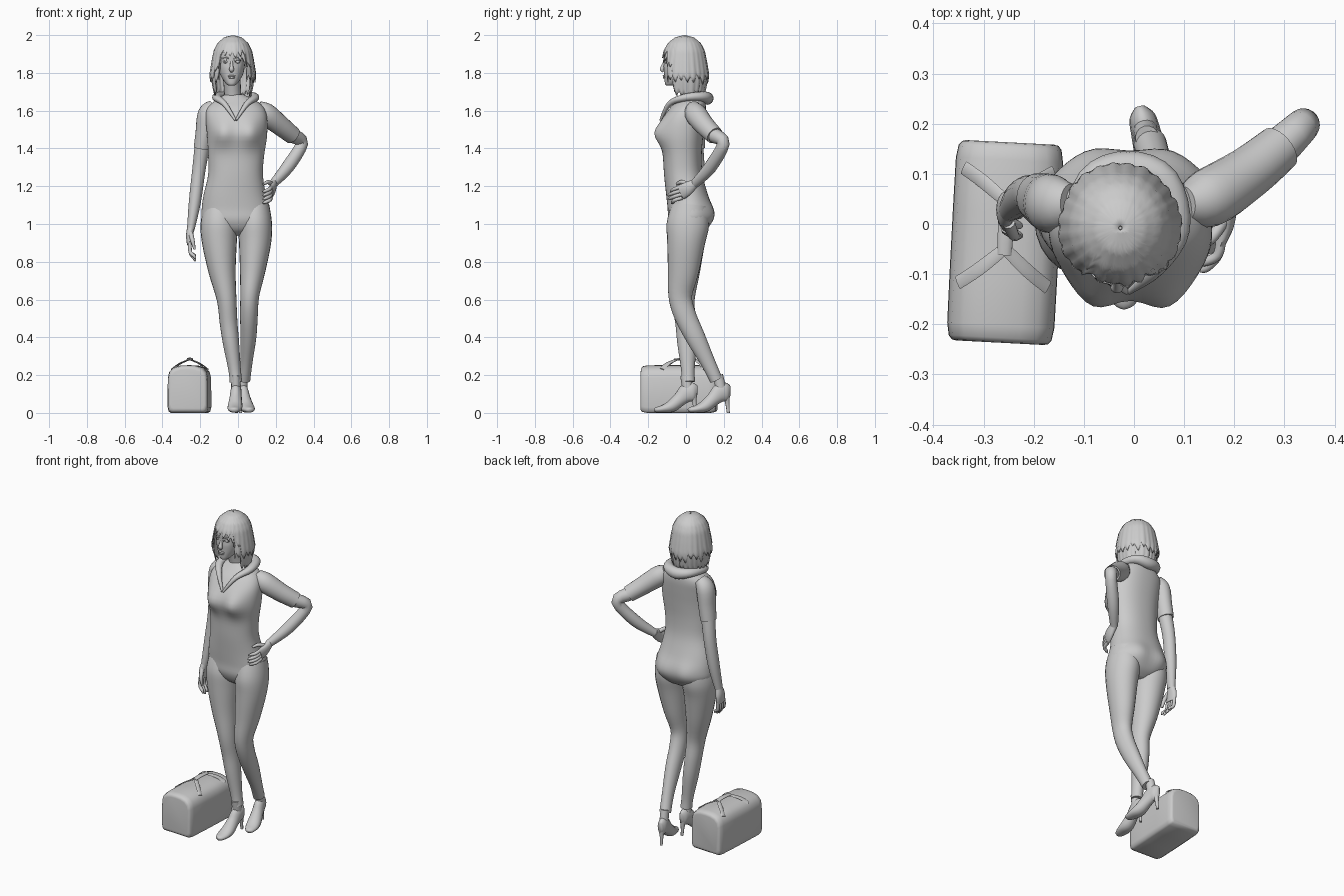
import bpy, bmesh, math, random
from mathutils import Vector
random.seed(4)
X, Z = Vector((1, 0, 0)), Vector((0, 0, 1))

def spline(pts, n):
    out = []
    for i in range(len(pts) - 1):
        q = [pts[min(max(i + k, 0), len(pts) - 1)] for k in (-1, 0, 1, 2)]
        for k in range(n):
            t = k / n
            out.append([0.5 * (2*b + (c-a)*t + (2*a-5*b+4*c-d)*t*t + (3*b-a-3*c+d)*t**3)
                        for a, b, c, d in zip(*q)])
    return out + [list(pts[-1])]

def skin(name, rings, caps=True, wrap=True):
    bm = bmesh.new()
    vs = [[bm.verts.new(p) for p in r] for r in rings]
    n = len(rings[0])
    for r, s in zip(vs, vs[1:]):
        for i in range(n if wrap else n - 1):
            j = (i + 1) % n
            bm.faces.new((r[i], r[j], s[j], s[i]))
    if caps:
        bm.faces.new(vs[0])
        bm.faces.new(vs[-1])
    bmesh.ops.recalc_face_normals(bm, faces=bm.faces)
    me = bpy.data.meshes.new(name)
    bm.to_mesh(me)
    bm.free()
    ob = bpy.data.objects.new(name, me)
    bpy.context.collection.objects.link(ob)
    bpy.context.view_layer.objects.active = ob
    ob.select_set(True)
    bpy.ops.object.shade_smooth_by_angle(angle=math.radians(50))
    ob.select_set(False)
    return ob

def tube(name, pts, side=X, n=16, steps=4):
    # path points are (x, y, z, half-size along side, half-size across)
    p = spline(pts, steps)
    c = [Vector(q[:3]) for q in p]
    rings = []
    for i, q in enumerate(p):
        t = (c[min(i + 1, len(c) - 1)] - c[max(i - 1, 0)]).normalized()
        u = (side - t * side.dot(t)).normalized()
        v = t.cross(u)
        rings.append([c[i] + u * q[3] * math.cos(2*math.pi*k/n) + v * q[4] * math.sin(2*math.pi*k/n)
                      for k in range(n)])
    return skin(name, rings)

def stack(name, levels, bumps=(), n=40, steps=4):
    # horizontal oval levels: (z, x0, x1, y0, y1); bumps: (x, y, z, radius, push in y)
    rings = []
    for z, x0, x1, y0, y1 in spline(levels, steps):
        ring = []
        for k in range(n):
            cs, sn = math.cos(2*math.pi*k/n), math.sin(2*math.pi*k/n)
            p = Vector(((x0+x1)/2 + (x1-x0)/2 * math.copysign(abs(cs)**.88, cs),
                        (y0+y1)/2 + (y1-y0)/2 * math.copysign(abs(sn)**.88, sn), z))
            dy = sum(b[4] * math.exp(-((p - Vector(b[:3])).length / b[3])**2) for b in bumps)
            ring.append(p + Vector((0, dy, 0)))
        rings.append(ring)
    return skin(name, rings)

def ball(name, loc, sc):
    stack(name, [(loc[2] + sc[2]*math.sin(a), loc[0] - sc[0]*math.cos(a), loc[0] + sc[0]*math.cos(a),
                  loc[1] - sc[1]*math.cos(a), loc[1] + sc[1]*math.cos(a))
                 for a in (-1.5, -1, -.5, 0, .5, 1, 1.5)], n=14, steps=1)

# torso
stack("torso", [(.94, -.06, .05, -.03, .06), (.97, -.13, .12, -.07, .105), (1.02, -.188, .172, -.094, .13),
                (1.08, -.192, .168, -.097, .132), (1.155, -.182, .148, -.105, .115),
                (1.26, -.158, .132, -.116, .088), (1.36, -.158, .138, -.122, .083),
                (1.46, -.163, .153, -.13, .09), (1.55, -.17, .155, -.122, .1),
                (1.61, -.165, .14, -.088, .105), (1.65, -.125, .1, -.05, .1), (1.685, -.07, .03, -.015, .075)],
      [(-.083, -.13, 1.48, .065, -.045), (.068, -.13, 1.48, .065, -.045),
       (-.085, .13, 1.05, .07, .022), (.07, .13, 1.05, .07, .022)], n=56)

# trouser legs: front leg straight, other leg bent back
tube("right_leg", [(-.1, .02, 1.1, .08, .095), (-.1, .01, 1, .098, .112), (-.098, 0, .9, .092, .1),
                   (-.084, -.008, .75, .072, .082), (-.06, -.016, .6, .052, .062), (-.05, -.002, .48, .047, .055),
                   (-.037, .005, .37, .043, .051), (-.018, .01, .23, .033, .036), (-.011, .012, .165, .033, .036)], n=24)
tube("left_leg", [(.085, .02, 1.1, .08, .095), (.09, .01, 1, .09, .112), (.09, 0, .9, .085, .1),
                  (.077, -.014, .75, .067, .082), (.062, -.03, .62, .05, .063), (.058, -.006, .52, .047, .058),
                  (.055, .05, .4, .042, .052), (.044, .115, .27, .033, .039), (.032, .16, .175, .033, .034)], n=24)

# high-heeled shoes
for label, ax, ay, dx in (("right", -.01, .015, -.06), ("left", .022, .19, .24)):
    f = Vector((dx, -1, 0)).normalized()
    s = Vector((f.y, -f.x, 0))
    def at(d, z, a, b):
        return (ax + f.x*d, ay + f.y*d, z, a, b)
    tube(label + "_shoe", [at(.183, .013, .008, .008), at(.172, .016, .024, .014), at(.135, .022, .037, .021),
                           at(.09, .037, .039, .033), at(.045, .075, .033, .038), at(.01, .105, .03, .05),
                           at(-.025, .112, .026, .048), at(-.045, .112, .01, .03)], s)
    tube(label + "_heel", [at(-.024, .1, .022, .02), at(-.03, .05, .011, .011), at(-.035, 0, .008, .008)], s, 10)
    tube(label + "_ankle", [at(.02, .2, .024, .026), at(.004, .12, .026, .03)], s)

# arms and sleeves
right_arm = [(-.125, .04, 1.625, .035, .04), (-.162, .04, 1.585, .05, .058), (-.178, .045, 1.48, .047, .056),
             (-.191, .052, 1.4, .044, .05), (-.208, .06, 1.28, .035, .038), (-.228, .05, 1.12, .032, .036),
             (-.25, .03, .97, .02, .026)]
left_arm = [(.1, .04, 1.622, .035, .035), (.145, .05, 1.585, .058, .058), (.225, .1, 1.52, .053, .053),
            (.29, .152, 1.468, .047, .047), (.338, .198, 1.425, .033, .033), (.262, .128, 1.3, .034, .034),
            (.185, .045, 1.212, .022, .024)]
for label, arm in (("right", right_arm), ("left", left_arm)):
    tube(label + "_sleeve", arm[:4], n=24)
    tube(label + "_forearm", [arm[3][:3] + (.04, .04)] + arm[4:], n=20)

# hands
tube("right_palm", [(-.249, .032, .985, .019, .024), (-.256, .028, .94, .019, .037), (-.256, .022, .89, .014, .038)])
tube("right_thumb", [(-.25, .002, .95, .013, .013), (-.24, -.022, .91, .011, .011), (-.23, -.025, .865, .006, .006)], n=10)
tube("left_palm", [(.187, .048, 1.217, .021, .023), (.183, .005, 1.185, .018, .036), (.172, -.028, 1.168, .014, .04)])
tube("left_thumb", [(.18, .01, 1.21, .013, .013), (.158, -.025, 1.222, .011, .011), (.135, -.05, 1.21, .006, .006)], n=10)
for i in range(4):
    y = -.008 + .02 * i
    d = .012 * abs(i - 1.3)
    tube("right_finger", [(-.256, y, .9, .01, .01), (-.252, y - .006, .85, .01, .01),
                          (-.232, y - .014, .815 + d, .009, .009), (-.225, y - .016, .8 + d, .004, .004)], n=10)
    z = 1.198 - .02 * i
    tube("left_finger", [(.175, -.02, z, .01, .01), (.168, -.06, z - .012, .01, .01),
                         (.146, -.09 + d, z - .022, .009, .009), (.132, -.097 + d, z - .028, .004, .004)], n=10)

# folded hood collar
half = [(-.07, -.088, 1.635, .014, .016), (-.112, -.01, 1.668, .02, .024), (-.085, .085, 1.675, .026, .03)]
tube("hood_collar", [(-.014, -.135, 1.55, .006, .006)] + half + [(-.012, .112, 1.665, .034, .034)] +
     [(-.024 - p[0],) + p[1:] for p in reversed(half)] + [(-.01, -.135, 1.55, .006, .006)], Z)

# neck, head and face
tube("neck", [(-.022, .045, 1.62, .055, .055), (-.028, .03, 1.69, .045, .05), (-.033, .01, 1.78, .047, .052)], n=20)
cx = -.034
stack("head", [(z, cx - w, cx + w, a, b) for z, w, a, b in (
    (1.732, .012, -.1, -.06), (1.74, .027, -.11, -.035), (1.765, .046, -.114, .02), (1.8, .063, -.116, .06),
    (1.85, .071, -.12, .08), (1.91, .073, -.117, .085), (1.96, .055, -.09, .06), (1.985, .02, -.04, .02))],
    [(cx - .033, -.11, 1.86, .02, .008), (cx + .033, -.11, 1.86, .02, .008)], n=32)
tube("nose", [(cx, -.112, 1.865, .006, .006), (cx, -.122, 1.835, .009, .01), (cx, -.127, 1.818, .013, .011),
              (cx, -.118, 1.806, .008, .006)], n=12)
ball("upper_lip", (cx, -.115, 1.784, ), (.021, .009, .005))
ball("lower_lip", (cx, -.114, 1.775), (.018, .009, .006))
for s in (-1, 1):
    ball("eye", (cx + s*.031, -.103, 1.858), (.015, .011, .008))
    tube("eyebrow", [(cx + s*.013, -.118, 1.876, .003, .003), (cx + s*.032, -.113, 1.882, .003, .003),
                     (cx + s*.05, -.1, 1.876, .002, .002)], Z, 8)

# layered hair with jagged tips
profile = [(2.0, .004), (1.99, .045), (1.96, .079), (1.92, .098), (1.86, .108), (1.79, .117), (1.73, .108), (1.64, .088)]
def radius(z):
    for (za, ra), (zb, rb) in zip(profile, profile[1:]):
        if z >= zb:
            return ra + (rb - ra) * (za - z) / (za - zb)
    return profile[-1][1]

def hair(name, grow, fringe, cheek, back):
    n, rows, cols = 96, 16, []
    for i in range(n):
        if i % 4 == 0:
            tip, puff = random.uniform(-.022, .012), random.uniform(-.02, .02)
        deg = min(i, n - i) * 360 / n
        end = fringe if deg < 41 else cheek if deg < 60 else back
        end += tip + (.03, .012, 0, .018)[i % 4]
        a = 2 * math.pi * i / n
        col = []
        for j in range(rows + 1):
            s = j / rows
            z = 2 - (2 - end) * s**1.5
            r = radius(z) * (1 + (grow + puff + (-.02, .01, .015, 0)[i % 4]) * s)
            col.append((-.027 + r*math.sin(a), -.008 - 1.07*r*math.cos(a), z - .003 + grow*.04))
        cols.append(col)
    ob = skin(name, [[c[j] for c in cols] for j in range(rows + 1)], caps=False)
    m = ob.modifiers.new("thickness", "SOLIDIFY")
    m.thickness = .005
hair("hair_under", 0, 1.872, 1.755, 1.675)
hair("hair_over", .05, 1.9, 1.82, 1.76)

# travel bag
hs = [(.09, 0), (.102, .008), (.107, .03), (.107, .11), (.106, .185), (.098, .218), (.075, .24), (.04, .25)]
prof = hs + [(0, .252)] + [(-x, z) for x, z in reversed(hs)]
parts = [skin("bag_body", [[(x*k, y, .125 + (z - .125)*k) for x, z in prof] for y, k in (
    (-.2, .82), (-.198, .9), (-.19, .96), (-.165, 1), (-.06, 1.005), (.06, 1.005), (.165, 1),
    (.19, .96), (.198, .9), (.2, .82))])]
for ye, yi in ((-.085, -.012), (.145, .08)):
    for s in (-1, 1):
        parts.append(tube("bag_strap", [(s*.09, ye, .232, .014, .003), (s*.05, ye*.6 + yi*.4, .262, .014, .003),
                                        (0, yi, .283, .012, .003)], Vector((0, 1, 0)), 8))
parts.append(tube("bag_grip", [(0, -.025, .282, .014, .006), (0, .034, .286, .016, .007), (0, .092, .282, .014, .006)], X, 10))
for p in parts:
    p.location = (-.257, -.037, 0)
    p.rotation_euler.z = math.radians(-3)
